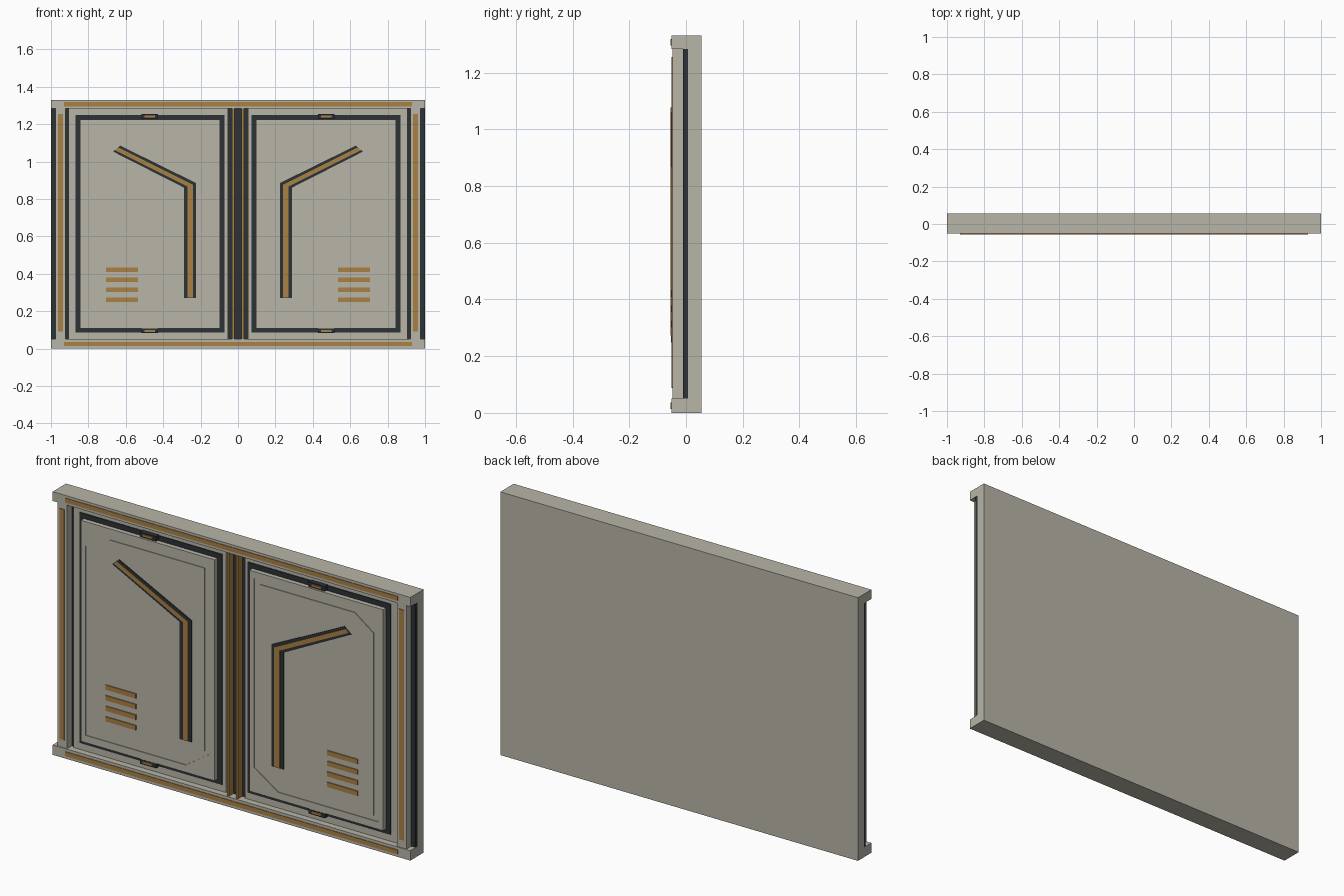
import bpy, bmesh

if "Cube" in bpy.data.objects:
    bpy.data.objects.remove(bpy.data.objects["Cube"])


def material(name, rgb):
    m = bpy.data.materials.new(name)
    m.diffuse_color = (*rgb, 1)
    m.use_nodes = True
    m.node_tree.nodes["Principled BSDF"].inputs["Base Color"].default_value = m.diffuse_color
    return m


PALE = material("pale_panel", (0.48, 0.46, 0.39))
DARK = material("dark_trim", (0.025, 0.032, 0.037))
GOLD = material("gold_trim", (0.40, 0.22, 0.06))


def prism(name, pts, y0, y1, mat, side=1):
    """Extrude an x-z outline from y0 to y1; side=-1 mirrors it in x."""
    bm = bmesh.new()
    face = bm.faces.new([bm.verts.new((side * x, y0, z)) for x, z in pts])
    ext = bmesh.ops.extrude_face_region(bm, geom=[face])["geom"]
    for v in ext:
        if isinstance(v, bmesh.types.BMVert):
            v.co.y = y1
    bmesh.ops.recalc_face_normals(bm, faces=bm.faces)
    me = bpy.data.meshes.new(name)
    bm.to_mesh(me)
    bm.free()
    ob = bpy.data.objects.new(name, me)
    me.materials.append(mat)
    bpy.context.collection.objects.link(ob)
    return ob


def rect(x0, x1, z0, z1):
    return [(x0, z0), (x1, z0), (x1, z1), (x0, z1)]


def box(name, x0, x1, z0, z1, y0, y1, mat, side=1):
    return prism(name, rect(x0, x1, z0, z1), y0, y1, mat, side)


def cut(target, cutter):
    mod = target.modifiers.new("cut", 'BOOLEAN')
    mod.operation = 'DIFFERENCE'
    mod.solver = 'EXACT'
    mod.object = cutter
    cutter.hide_render = True
    cutter.hide_set(True)


def chamfered(x0, x1, z0, z1, cx, cz):
    """Rectangle with its top-left and bottom-right corners cut off."""
    return [(x0, z0), (x1 - cx, z0), (x1, z0 + cz), (x1, z1), (x0 + cx, z1), (x0, z1 - cz)]


# Wall slab and the dark sheet in front of it
box("back_wall", -1, 1, 0.03, 1.30, 0.007, 0.055, PALE)
box("dark_backing", -0.998, 0.998, 0.04, 1.29, -0.01, 0.008, DARK)

# Top and bottom rails with gold inlays
for name, z0, z1 in (("bottom_rail", 0, 0.05), ("top_rail", 1.283, 1.33)):
    mid = (z0 + z1) / 2
    box(name, -1, 1, z0, z1, -0.052, 0.055, PALE)
    box(name + "_inlay", -0.93, 0.93, mid - 0.011, mid + 0.011, -0.055, -0.04, GOLD)

for s, tag in ((1, "left"), (-1, "right")):
    # End post with gold strip
    box(f"{tag}_post", -0.975, -0.922, 0.05, 1.283, -0.048, -0.009, PALE, s)
    box(f"{tag}_post_strip", -0.963, -0.936, 0.09, 1.255, -0.051, -0.04, GOLD, s)

    # Gold rib beside the centre gutter
    box(f"{tag}_centre_rib", -0.031, -0.019, 0.05, 1.283, -0.045, -0.009, GOLD, s)

    # Base plate and dark frame round the door
    box(f"{tag}_base_plate", -0.905, -0.053, 0.05, 1.283, -0.02, -0.009, PALE, s)
    box(f"{tag}_door_frame", -0.87, -0.072, 0.085, 1.25, -0.025, -0.015, DARK, s)

    # Raised door with an engraved chamfered line
    door = box(f"{tag}_door", -0.845, -0.097, 0.108, 1.225, -0.048, -0.015, PALE, s)
    cutter = prism(f"{tag}_groove_cutter", chamfered(-0.82, -0.124, 0.145, 1.19, 0.134, 0.09),
                   -0.06, -0.044, PALE, s)
    core = prism(f"{tag}_door_inset", chamfered(-0.79, -0.154, 0.168, 1.168, 0.105, 0.075),
                 -0.048, -0.04, PALE, s)
    cut(door, cutter)

    # Bent trim with gold centre line
    prism(f"{tag}_bent_trim", [(-0.29, 0.27), (-0.224, 0.27), (-0.224, 0.885), (-0.63, 1.085),
                               (-0.668, 1.053), (-0.29, 0.861)], -0.052, -0.042, DARK, s)
    prism(f"{tag}_bent_trim_line", [(-0.27, 0.272), (-0.241, 0.272), (-0.241, 0.876),
                                    (-0.641, 1.076), (-0.657, 1.060), (-0.27, 0.867)],
          -0.055, -0.045, GOLD, s)

    # Four vent bars
    for i in range(4):
        z = 0.26 + i * 0.0535
        box(f"{tag}_vent_bar_{i + 1}", -0.705, -0.535, z - 0.012, z + 0.012,
            -0.053, -0.042, GOLD, s)

    # Clips at top and bottom of the door frame
    for name, z in (("lower_clip", 0.094), ("upper_clip", 1.241)):
        box(f"{tag}_{name}", -0.517, -0.427, z - 0.012, z + 0.012, -0.045, -0.02, DARK, s)
        box(f"{tag}_{name}_inlay", -0.5, -0.444, z - 0.006, z + 0.006, -0.051, -0.03, GOLD, s)
